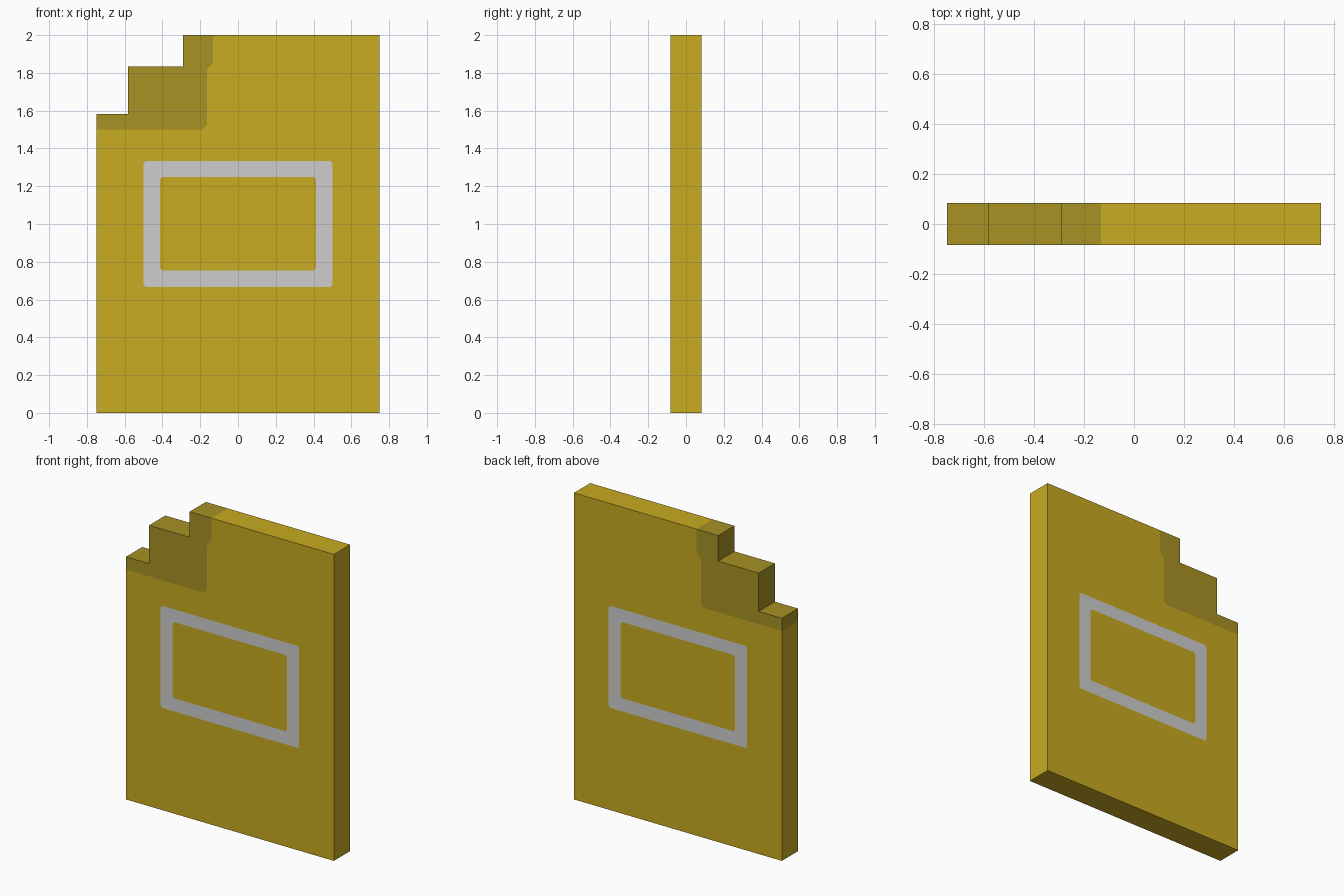
import bpy, bmesh

if "Cube" in bpy.data.objects:
    bpy.data.objects.remove(bpy.data.objects["Cube"])

T = 1 / 12  # half thickness of the slab


def material(name, rgb):
    m = bpy.data.materials.new(name)
    lin = [((c / 255 + 0.055) / 1.055) ** 2.4 for c in rgb]
    m.diffuse_color = (*lin, 1)
    m.use_nodes = True
    m.node_tree.nodes["Principled BSDF"].inputs["Base Color"].default_value = m.diffuse_color
    return m


mats = [material("gold_yellow", (200, 171, 34)),
        material("dark_gold", (167, 146, 36)),
        material("light_grey", (206, 206, 206))]


def half_loop(x, z0, z1, c=0.012):
    """Left half of a rectangle with tiny clipped corners, bottom to top."""
    return [(0, z0), (c - x, z0), (-x, z0 + c), (-x, z1 - c), (c - x, z1), (0, z1)]


def mirror(pts):
    return [(-x, z) for x, z in reversed(pts)]


outer = half_loop(0.5, 0.667, 1.333)
inner = half_loop(0.413, 0.753, 1.25)

# border of the darker stepped corner, from top edge to left edge
border = [(-0.133, 2), (-0.133, 1.85), (-0.165, 1.817),
          (-0.165, 1.525), (-0.188, 1.5), (-0.75, 1.5)]
steps = [(-0.75, 1.583), (-0.583, 1.583), (-0.583, 1.833),
         (-0.291, 1.833), (-0.291, 2)]

ring = outer + inner[::-1]
regions = [
    (outer + [(0, 2)] + border + [(-0.75, 0), (0, 0)], 0),         # left body
    (mirror(outer + [(0, 2), (-0.75, 2), (-0.75, 0), (0, 0)]), 0),  # right body
    (border + steps, 1),                                           # stepped corner
    (ring, 2), (mirror(ring), 2),                                  # frame halves
    (inner + mirror(inner)[1:-1], 0),                              # panel in frame
]

# front and back skins share vertices so all colours meet flush
bm = bmesh.new()
verts = {}


def vert(p, y):
    key = (round(p[0], 4), y, round(p[1], 4))
    if key not in verts:
        verts[key] = bm.verts.new(key)
    return verts[key]


for pts, mi in regions:
    for y in (-T, T):
        bm.faces.new([vert(p, y) for p in pts]).material_index = mi

# side walls along the open outline, coloured like the adjoining face
for e in [e for e in bm.edges if e.is_boundary and e.verts[0].co.y < 0]:
    a, b = [(v.co.x, v.co.z) for v in e.verts]
    mi = e.link_faces[0].material_index
    bm.faces.new([vert(a, -T), vert(b, -T), vert(b, T), vert(a, T)]).material_index = mi

bmesh.ops.recalc_face_normals(bm, faces=bm.faces[:])
bmesh.ops.triangulate(bm, faces=[f for f in bm.faces if len(f.verts) > 4])
me = bpy.data.meshes.new("stepped_card")
bm.to_mesh(me)
bm.free()
for m in mats:
    me.materials.append(m)
bpy.context.collection.objects.link(bpy.data.objects.new("stepped_card", me))
